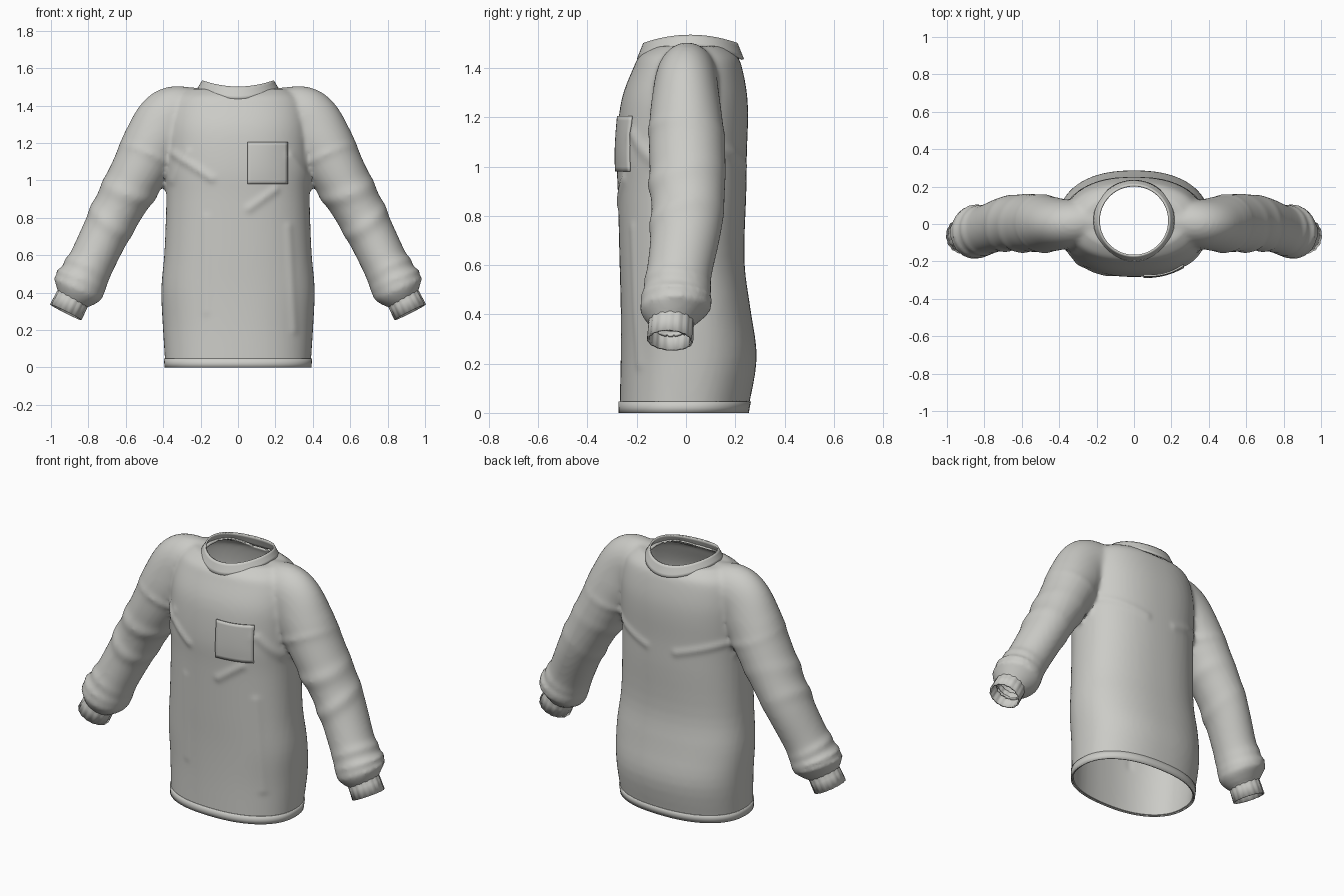
import bpy, bmesh, math
from mathutils import Vector
from mathutils.bvhtree import BVHTree

if "Cube" in bpy.data.objects:
    bpy.data.objects.remove(bpy.data.objects["Cube"])

# One cloth colour for the whole garment
cloth = bpy.data.materials.new("warm_grey_cloth")
cloth.use_nodes = True
COLOUR = (0.6, 0.6, 0.57, 1)
cloth.diffuse_color = COLOUR
bsdf = next(n for n in cloth.node_tree.nodes if n.type == 'BSDF_PRINCIPLED')
bsdf.inputs["Base Color"].default_value = COLOUR
bsdf.inputs["Roughness"].default_value = 0.9
parts = []


def spline(keys, u):
    """Catmull-Rom point at parameter u along the key rows."""
    i = min(int(u), len(keys) - 2)
    t = u - i
    a, b, c, d = (keys[max(0, min(len(keys) - 1, i + k))] for k in (-1, 0, 1, 2))
    return [q + t * (r - p) / 2 + t * t * (p - 2.5 * q + 2 * r - s / 2)
            + t ** 3 * (1.5 * (q - r) + (s - p) / 2)
            for p, q, r, s in zip(a, b, c, d)]


def loft(bm, rings, capped=False):
    rows = [[bm.verts.new(p) for p in ring] for ring in rings]
    n = len(rows[0])
    for low, high in zip(rows, rows[1:]):
        for i in range(n):
            j = (i + 1) % n
            bm.faces.new((low[i], low[j], high[j], high[i]))
    if capped:
        bm.faces.new(rows[0][::-1])
        bm.faces.new(rows[-1])


def make(name, bm, thickness=0, offset=0):
    bmesh.ops.recalc_face_normals(bm, faces=bm.faces)
    mesh = bpy.data.meshes.new(name)
    bm.to_mesh(mesh)
    bm.free()
    obj = bpy.data.objects.new(name, mesh)
    bpy.context.collection.objects.link(obj)
    mesh.materials.append(cloth)
    if thickness:
        mod = obj.modifiers.new("cloth_thickness", 'SOLIDIFY')
        mod.thickness, mod.offset = thickness, offset
    parts.append(obj)
    return obj


def angles(n):
    return [math.tau * i / n for i in range(n)]


# Torso: height, half width, front y, back y
TORSO = [(-.1, .385, -.27, .24), (0, .388, -.27, .25), (.22, .402, -.265, .287),
         (.42, .41, -.265, .262), (.62, .393, -.27, .237), (.9, .383, -.277, .245),
         (1.05, .385, -.283, .247), (1.2, .385, -.273, .252), (1.3, .38, -.254, .247),
         (1.4, .36, -.214, .228), (1.45, .33, -.188, .208), (1.49, .27, -.13, .16)]


def torso_ring(u, grow=0.0):
    z, w, front, back = spline(TORSO, u)
    w, mid, half = w + grow, (front + back) / 2, (back - front) / 2 + grow
    ring = []
    for a in angles(72):
        c, s = math.cos(a), math.sin(a)
        ring.append((w * math.copysign(abs(c) ** .87, c),
                     mid + half * math.copysign(abs(s) ** .87, s), z))
    return ring


# Sleeve: x, y, z, radius across, radius in depth
SLEEVE = [(.08, .01, 1.34, .145, .12), (.24, .01, 1.345, .152, .125),
          (.36, 0, 1.325, .17, .13), (.45, 0, 1.2, .165, .147),
          (.53, .005, 1.05, .15, .155), (.675, .005, .785, .13, .145),
          (.79, -.03, .55, .124, .133), (.85, -.045, .43, .135, .14),
          (.872, -.055, .385, .112, .112), (.89, -.06, .35, .078, .078),
          (.915, -.062, .3, .078, .078)]
FOLDS = [(3.5, .008), (4.4, .01), (5.0, .009), (6.2, .008), (6.65, .012), (7.1, .01)]


def sleeve_ring(u, side):
    x, y, z, ra, rb = spline(SLEEVE, u)
    ahead, behind = spline(SLEEVE, min(u + .1, 10)), spline(SLEEVE, max(u - .1, 0))
    d = Vector((ahead[0] - behind[0], 0, ahead[2] - behind[2])).normalized()
    across = Vector((-d.z, 0, d.x))
    ring = []
    for a in angles(48):
        bump = sum(h * (.7 + .5 * math.cos(a - s)) *
                   math.exp(-((u - s - .12 * math.sin(a + 2 * s)) / .12) ** 2)
                   for s, h in FOLDS)
        p = Vector((x, y, z)) + across * math.cos(a) * (ra + bump)
        p.y += math.sin(a) * (rb + bump)
        ring.append((side * p.x, p.y, p.z))
    return ring


# Fuse torso and sleeves into one soft skin
bm = bmesh.new()
loft(bm, [torso_ring(i / 4) for i in range(45)], True)
for side in (1, -1):
    loft(bm, [sleeve_ring(i / 16, side) for i in range(161)], True)
shirt = make("shirt_body_and_sleeves", bm)
remesh = shirt.modifiers.new("fuse", 'REMESH')
remesh.mode, remesh.voxel_size = 'VOXEL', 0.014
soften = shirt.modifiers.new("soften", 'SMOOTH')
soften.factor, soften.iterations = 0.5, 5
bpy.context.view_layer.update()
graph = bpy.context.evaluated_depsgraph_get()
fused = bpy.data.meshes.new_from_object(shirt.evaluated_get(graph))
shirt.modifiers.clear()

# Open the hem, neck and wrists
NECK = Vector((0, .018))
WRIST, CUFF_END = Vector((.868, -.058, .4)), Vector((.921, -.065, .295))
axis = (CUFF_END - WRIST).normalized()
bm = bmesh.new()
bm.from_mesh(fused)
bmesh.ops.bisect_plane(bm, geom=bm.verts[:] + bm.edges[:] + bm.faces[:],
                       plane_co=(0, 0, .005), plane_no=(0, 0, 1), clear_inner=True)


def is_opening(p):
    if p.z > 1.3 and (p.xy - NECK).length < .195:
        return True
    return abs(p.x) > .7 and (Vector((abs(p.x), p.y, p.z)) - WRIST).dot(axis) > .06


bmesh.ops.delete(bm, context='FACES',
                 geom=[f for f in bm.faces if is_opening(f.calc_center_median())])

# Creases: start and end (x, z), height, whether on the front
CREASES = [((.2, .95), (.06, .85), .008, True), ((-.34, 1.14), (-.14, 1.01), .009, True),
           ((-.35, 1.0), (-.27, 1.15), .006, True), ((.38, 1.0), (.28, 1.13), .008, True),
           ((.3, .2), (.27, .75), .005, True), ((-.17, .3), (-.17, .8), .004, True),
           ((.36, 1.08), (.1, 1.0), .007, False), ((-.36, 1.08), (-.1, 1.0), .007, False)]
bm.normal_update()
for v in bm.verts:
    p = Vector((v.co.x, v.co.z))
    push = 0
    for start, end, h, on_front in CREASES:
        if (v.co.y < 0) == on_front:
            a, b = Vector(start), Vector(end)
            t = max(0, min(1, (p - a).dot(b - a) / (b - a).length_squared))
            push += h * math.exp(-((p - a.lerp(b, t)).length / .022) ** 2)
    v.co += v.normal * push
surface = BVHTree.FromBMesh(bm)
bm.to_mesh(shirt.data)
bm.free()
skin = shirt.modifiers.new("cloth_thickness", 'SOLIDIFY')
skin.thickness, skin.offset = .01, -1

# Hem band
bm = bmesh.new()
loft(bm, [torso_ring(u, .001) for u in (1, 1.12, 1.25)])
make("hem_band", bm, .008)

# Saddle-shaped collar band
bm = bmesh.new()
rings = []
for k in range(5):
    t = k / 4
    r = .213 - .026 * t
    rings.append([(r * math.cos(a), NECK.y + r * math.sin(a),
                   1.435 + .065 * t + (.055 - .022 * t) * math.cos(a) ** 2)
                  for a in angles(64)])
loft(bm, rings)
make("collar_band", bm, .01)

# Ribbed cuffs
for side, name in ((1, "left_cuff"), (-1, "right_cuff")):
    bm = bmesh.new()
    across = Vector((-axis.z, 0, axis.x)).normalized()
    depth = axis.cross(across)
    rings = []
    for t in (0, .1, .5, 1):
        ring = []
        for i, a in enumerate(angles(60)):
            r = .085 + .003 * t + (.002 if i % 4 < 2 else -.001)
            p = WRIST.lerp(CUFF_END, t) + r * (across * math.cos(a) + depth * math.sin(a))
            ring.append((side * p.x, p.y, p.z))
        rings.append(ring)
    loft(bm, rings)
    make(name, bm, .009)

# Chest pocket laid on the front
bm = bmesh.new()
N = 12
grid = []
for j in range(N + 1):
    row = []
    for i in range(N + 1):
        x, z = .05 + .215 * i / N, .98 + .225 * j / N
        hit = surface.ray_cast(Vector((x, -1, z)), Vector((0, 1, 0)))[0]
        puff = .007 * math.sin(math.pi * i / N) * j / N
        row.append(bm.verts.new((x, (hit.y if hit else -.27) - .004 - puff, z)))
    grid.append(row)
for j in range(N):
    for i in range(N):
        bm.faces.new((grid[j][i], grid[j][i + 1], grid[j + 1][i + 1], grid[j + 1][i]))
make("chest_pocket", bm, .009)

# Smooth cloth shading
bpy.ops.object.select_all(action='DESELECT')
for obj in parts:
    obj.select_set(True)
bpy.context.view_layer.objects.active = shirt
bpy.ops.object.shade_smooth_by_angle(angle=math.radians(40))
